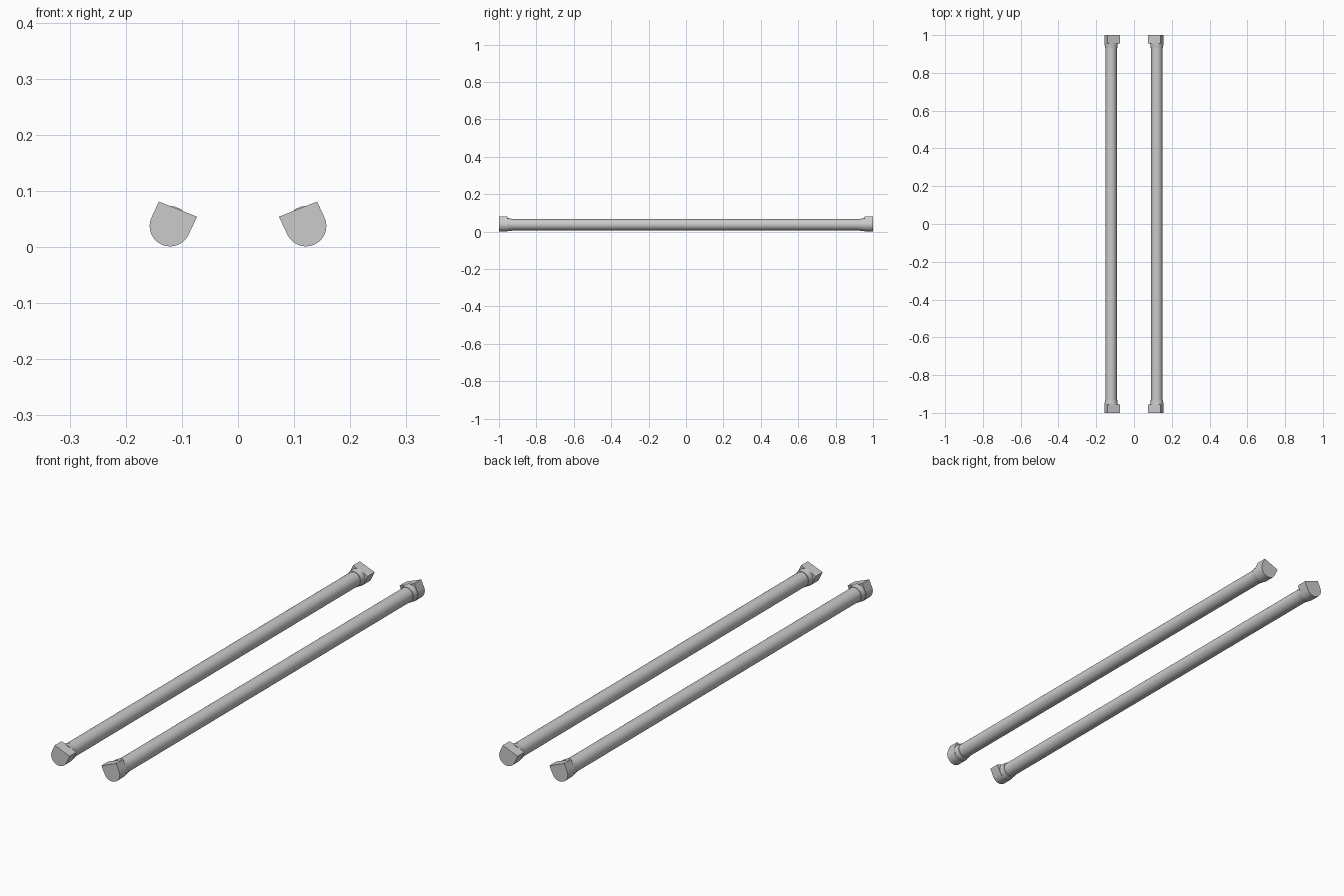
import bpy, bmesh
from math import pi, sin, cos, radians

if "Cube" in bpy.data.objects:
    bpy.data.objects.remove(bpy.data.objects["Cube"])

CX, CZ, R = 0.121, 0.0375, 0.0365   # lamp axis and cap radius
TILT = radians(26.6)


def finish(bm, name):
    bmesh.ops.recalc_face_normals(bm, faces=bm.faces)
    me = bpy.data.meshes.new(name)
    bm.to_mesh(me)
    bm.free()
    ob = bpy.data.objects.new(name, me)
    bpy.context.collection.objects.link(ob)
    for o in bpy.context.selected_objects:
        o.select_set(False)
    ob.select_set(True)
    bpy.context.view_layer.objects.active = ob
    bpy.ops.object.shade_smooth_by_angle(angle=radians(35))
    return ob


def loft(name, sections):
    """Join matching (y, [(x, z), ...]) outlines and close both ends."""
    bm = bmesh.new()
    rings = [[bm.verts.new((x, y, z)) for x, z in pts] for y, pts in sections]
    n = len(rings[0])
    for a, b in zip(rings, rings[1:]):
        for i in range(n):
            j = (i + 1) % n
            bm.faces.new((a[i], a[j], b[j], b[i]))
    bm.faces.new(rings[0])
    bm.faces.new(rings[-1])
    return finish(bm, name)


def circle(s, r, n=24):
    return [(s * CX + r * cos(2 * pi * i / n), CZ + r * sin(2 * pi * i / n))
            for i in range(n)]


def cap_outline(s):
    # half-round bottom with straight sides up to a slanted top
    arc = [pi + TILT + pi * i / 14 for i in range(15)]
    pts = [(CX + R * cos(a), CZ + R * sin(a)) for a in arc]
    pts += [(0.141, 0.081), (0.073, 0.054)]
    return [(s * x, z) for x, z in pts]


for s, side in ((-1, "left"), (1, "right")):
    # long glass tube
    loft(f"{side}_tube", [(-0.96, circle(s, 0.030)), (0.96, circle(s, 0.030))])
    for e, end in ((-1, "front"), (1, "back")):
        # socket block at the end
        loft(f"{side}_{end}_socket", [(e * 0.955, cap_outline(s)),
                                      (e * 1.0, cap_outline(s))])
        # tapered collar between socket and tube
        loft(f"{side}_{end}_collar", [(e * 0.932, circle(s, 0.0325)),
                                      (e * 0.958, circle(s, 0.0355))])
